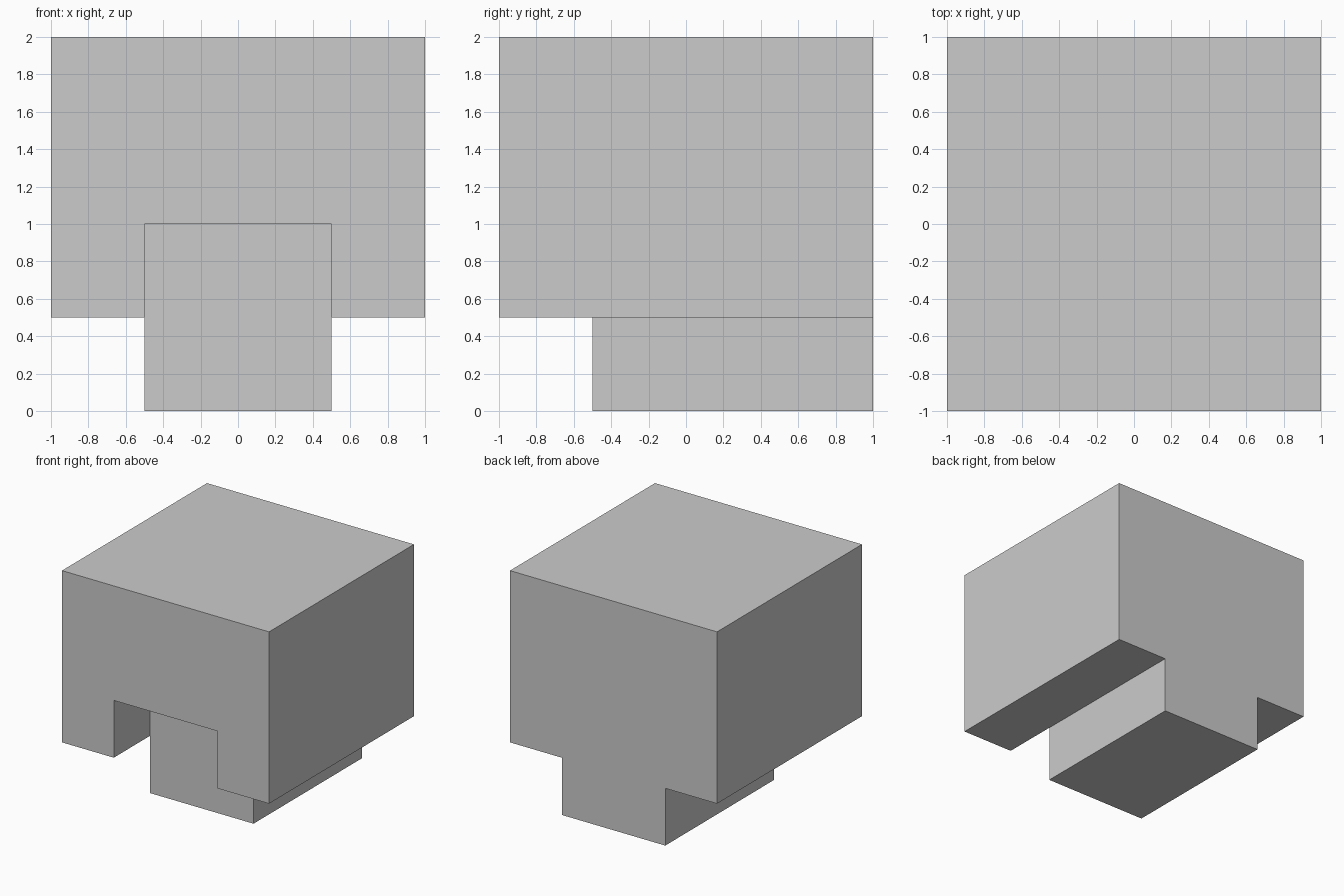
import bpy
import bmesh

if "Cube" in bpy.data.objects:
    bpy.data.objects.remove(bpy.data.objects["Cube"])


def box(name, lo, hi):
    """Axis-aligned box between two corners."""
    bm = bmesh.new()
    bmesh.ops.create_cube(bm, size=1)
    for v in bm.verts:
        v.co = [(a + b) / 2 + c * (b - a) for a, b, c in zip(lo, hi, v.co)]
    mesh = bpy.data.meshes.new(name)
    bm.to_mesh(mesh)
    bm.free()
    obj = bpy.data.objects.new(name, mesh)
    bpy.context.collection.objects.link(obj)
    return obj


def cut(target, cutter):
    """Subtract the cutter, then remove it."""
    mod = target.modifiers.new("cut", 'BOOLEAN')
    mod.operation = 'DIFFERENCE'
    mod.solver = 'EXACT'
    mod.object = cutter
    bpy.context.view_layer.objects.active = target
    bpy.ops.object.modifier_apply(modifier=mod.name)
    bpy.data.objects.remove(cutter)


# Solid block
block = box("notched_block", (-1, -1, 0), (1, 1, 2))

# Channel under the front, open to the front and below
cut(block, box("front_channel", (-0.5, -1.2, -0.2), (0.5, -0.5, 1)))

# Undercuts along both sides, leaving the central foot
for side in (-1, 1):
    x0, x1 = sorted((side * 0.5, side * 1.2))
    cut(block, box("side_undercut", (x0, -1.2, -0.2), (x1, 1.2, 0.5)))
